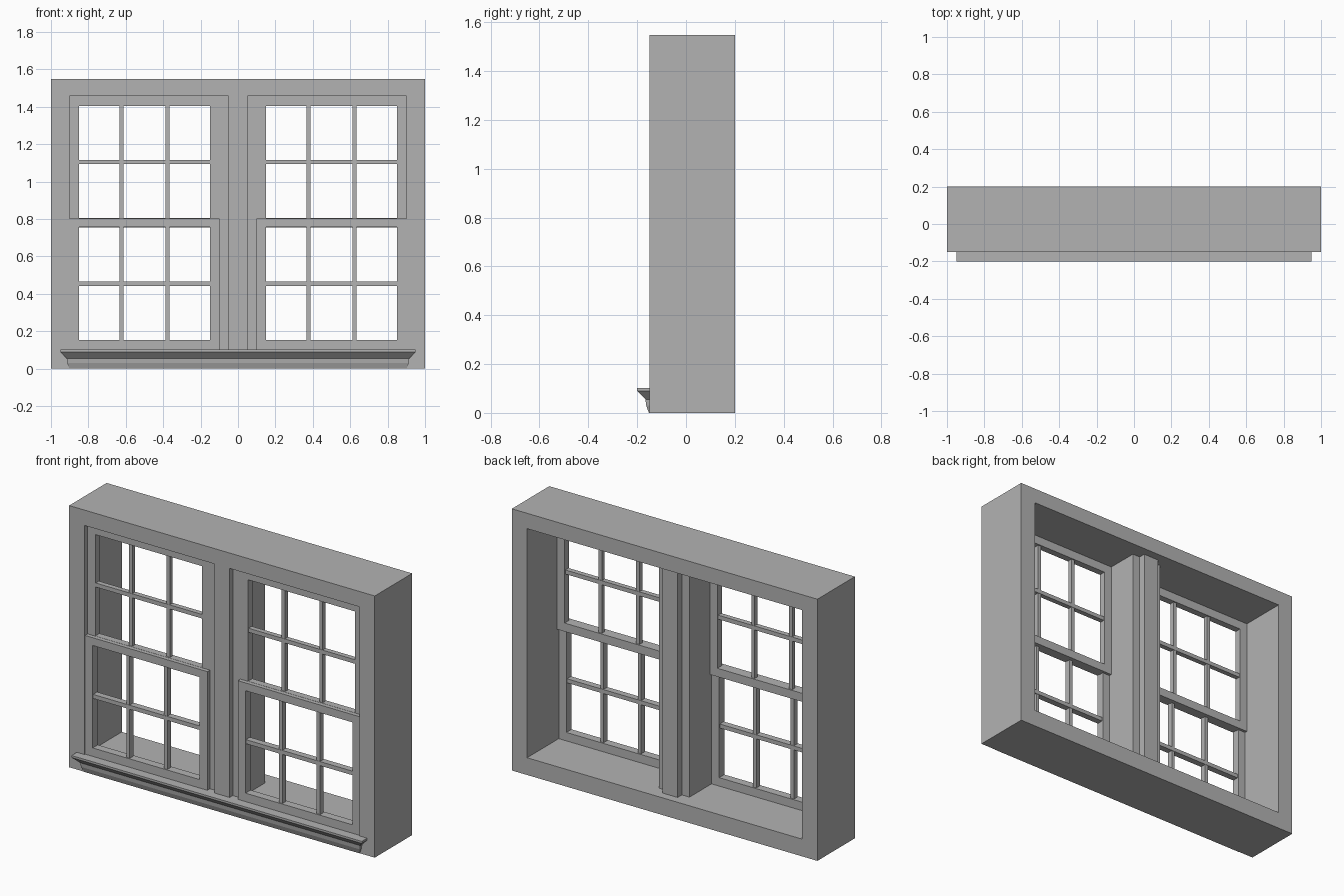
import bpy
import bmesh

cube = bpy.data.objects.get("Cube")
if cube:
    bpy.data.objects.remove(cube, do_unlink=True)

GREY = (0.45, 0.45, 0.45, 1)
paint = bpy.data.materials.new("grey_paint")
paint.use_nodes = True
paint.diffuse_color = GREY
paint.node_tree.nodes["Principled BSDF"].inputs["Base Color"].default_value = GREY


def finish(name, bm):
    bmesh.ops.recalc_face_normals(bm, faces=bm.faces)
    mesh = bpy.data.meshes.new(name)
    bm.to_mesh(mesh)
    bm.free()
    mesh.materials.append(paint)
    obj = bpy.data.objects.new(name, mesh)
    bpy.context.collection.objects.link(obj)
    return obj


def box(name, x, y, z):
    """Box from (min, max) pairs."""
    bm = bmesh.new()
    bmesh.ops.create_cube(bm, size=1)
    for v in bm.verts:
        for i, (low, high) in enumerate((x, y, z)):
            v.co[i] = high if v.co[i] > 0 else low
    return finish(name, bm)


def ring(name, outer, inner, y):
    """Rectangular frame in the xz plane; outer and inner are (x0, x1, z0, z1)."""
    bm = bmesh.new()

    def loop(rect, depth):
        x0, x1, z0, z1 = rect
        return [bm.verts.new((px, depth, pz))
                for px, pz in ((x0, z0), (x1, z0), (x1, z1), (x0, z1))]

    loops = [loop(outer, y[0]), loop(inner, y[0]), loop(inner, y[1]), loop(outer, y[1])]
    for k in range(4):
        a, b = loops[k], loops[(k + 1) % 4]
        for i in range(4):
            j = (i + 1) % 4
            bm.faces.new((a[i], a[j], b[j], b[i]))
    return finish(name, bm)


def sash(name, side, z, y, opening):
    """Sash frame with two upright bars and one cross bar."""
    def span(a, b):
        return tuple(sorted((side * a, side * b)))

    ring(name + "_frame", span(0.1, 0.9) + z, span(0.15, 0.85) + opening, y)
    bar_y = (y[0] + 0.004, y[1] - 0.006)
    for label, centre in (("inner", 0.377), ("outer", 0.623)):
        box(f"{name}_{label}_upright_bar", span(centre - 0.011, centre + 0.011),
            (bar_y[0] + 0.002, bar_y[1] - 0.002), opening)
    mid = sum(opening) / 2
    box(name + "_cross_bar", span(0.15, 0.85), bar_y, (mid - 0.012, mid + 0.012))


# Outer casing
BASE, HEAD = 0.102, 1.457
ring("outer_casing", (-1, 1, 0, 1.548), (-0.9, 0.9, BASE, HEAD), (-0.15, 0.2))

# Centre post with a shallower jamb on each side
box("centre_post", (-0.05, 0.05), (-0.15, 0.15), (BASE, HEAD))
for side, word in ((1, "left"), (-1, "right")):
    box(word + "_centre_jamb", tuple(sorted((side * 0.05, side * 0.1))),
        (-0.12, 0.11), (BASE, HEAD))
    # Sliding sashes: the lower one sits in front of the upper one
    sash(word + "_upper_sash", side, (0.755, HEAD), (-0.12, -0.08), (0.805, 1.405))
    sash(word + "_lower_sash", side, (BASE, 0.804), (-0.144, -0.096), (0.152, 0.758))

# Sill moulding: stacked mitred outlines, (height, projection)
bm = bmesh.new()
levels = []
for z, out in ((0, 0.002), (0.03, 0.013), (0.055, 0.016), (0.09, 0.05), (BASE, 0.05)):
    w = 0.9 + out
    levels.append([bm.verts.new((x, y, z)) for x, y in
                   ((-w, -0.14), (-w, -0.15 - out), (w, -0.15 - out), (w, -0.14))])
for a, b in zip(levels, levels[1:]):
    for i in range(4):
        j = (i + 1) % 4
        bm.faces.new((a[i], a[j], b[j], b[i]))
bm.faces.new(levels[0])
bm.faces.new(levels[-1])
finish("sill_moulding", bm)
